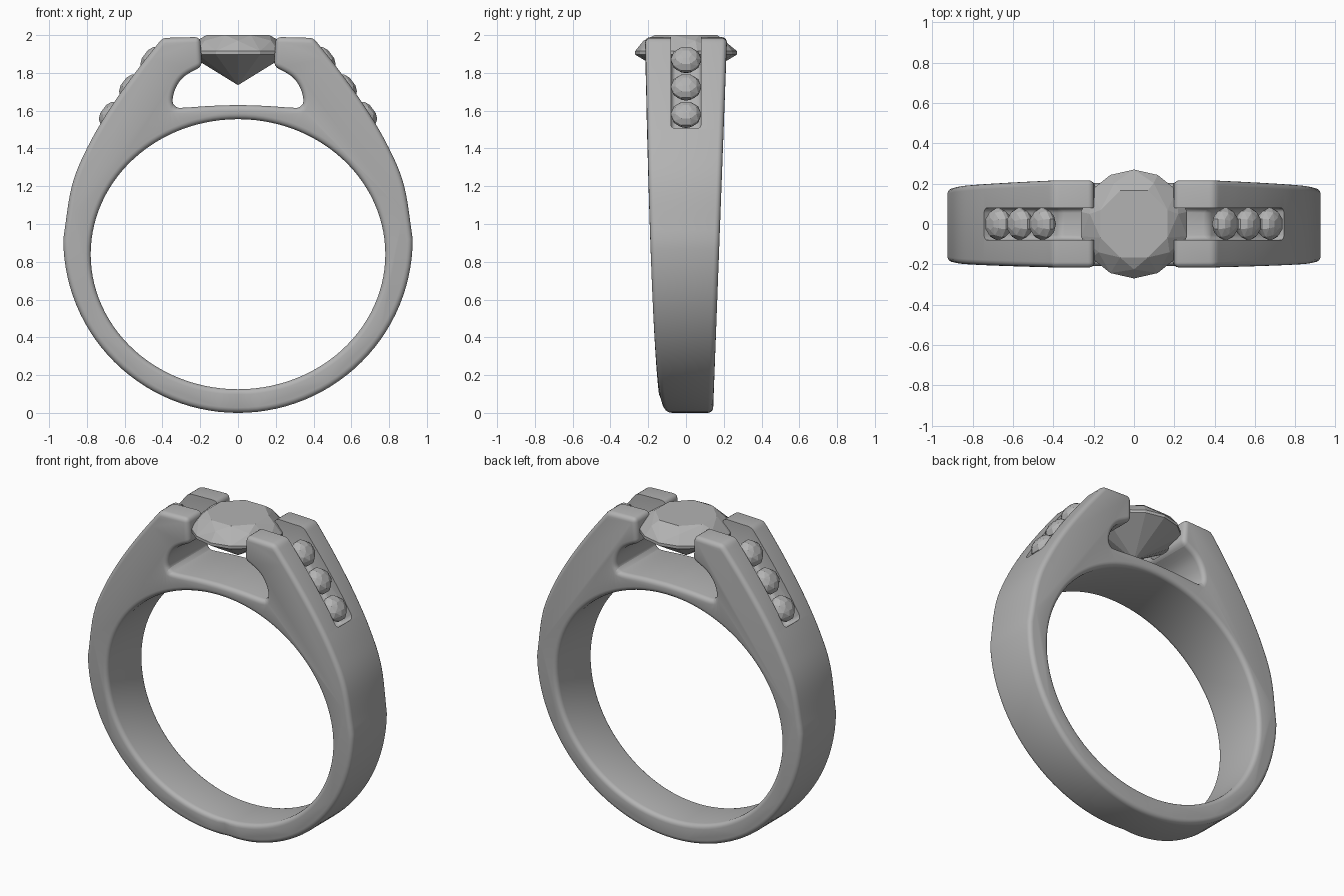
import bpy, bmesh
from math import sin, cos, pi, radians
from mathutils import Matrix, Vector

if "Cube" in bpy.data.objects:
    bpy.data.objects.remove(bpy.data.objects["Cube"])

metal = bpy.data.materials.new("plain_grey")
metal.use_nodes = True
grey = (0.45, 0.45, 0.45, 1)
metal.diffuse_color = grey
metal.node_tree.nodes["Principled BSDF"].inputs["Base Color"].default_value = grey


def make_object(name, bm):
    mesh = bpy.data.meshes.new(name)
    bm.to_mesh(mesh)
    bm.free()
    mesh.materials.append(metal)
    obj = bpy.data.objects.new(name, mesh)
    bpy.context.collection.objects.link(obj)
    return obj


def smooth_path(points, steps=6):
    """Catmull-Rom curve through the points."""
    pts = [Vector(p) for p in points]
    pts = [2 * pts[0] - pts[1]] + pts + [2 * pts[-1] - pts[-2]]
    out = []
    for a, b, c, d in zip(pts, pts[1:], pts[2:], pts[3:]):
        for k in range(steps):
            t = k / steps
            out.append(b + (c - a) * t / 2 + (2 * a - 5 * b + 4 * c - d) * t**2 / 2
                       + (3 * b - a - 3 * c + d) * t**3 / 2)
    return out + [pts[-2]]


def half_prism(name, profile, front, back, bevel, segments):
    """Extrude an x-z profile along y, mirror it across x and round its edges."""
    bm = bmesh.new()
    f = [bm.verts.new((x, -front(z), z)) for x, z in profile]
    b = [bm.verts.new((x, back(z), z)) for x, z in profile]
    bm.faces.new(f)
    bm.faces.new(b[::-1])
    for i in range(len(f)):
        j = (i + 1) % len(f)
        if abs(f[i].co.x) + abs(f[j].co.x) > 1e-4:   # leave the mirror seam open
            bm.faces.new((f[i], b[i], b[j], f[j]))
    obj = make_object(name, bm)
    obj.modifiers.new("mirror", 'MIRROR')
    mod = obj.modifiers.new("round_edges", 'BEVEL')
    mod.width = bevel
    mod.segments = segments
    mod.limit_method = 'ANGLE'
    mod.angle_limit = radians(32)
    mod.use_clamp_overlap = False
    return obj


def gem(name, rings, place):
    """Faceted stone: hull of rings given as (radius, height, sides, turn)."""
    bm = bmesh.new()
    for r, h, n, turn in rings:
        for k in range(n):
            a = 2 * pi * (k + turn) / n
            bm.verts.new((r * cos(a), r * sin(a), h))
    bmesh.ops.convex_hull(bm, input=bm.verts[:])
    bmesh.ops.recalc_face_normals(bm, faces=bm.faces[:])
    bm.transform(place)
    return make_object(name, bm)


# Band outline: outer bottom, shoulder, prong, window, bridge, finger hole
N = 28
lower = [(0.925 * sin(pi / 2 * k / N), 0.92 - 0.92 * cos(pi / 2 * k / N)) for k in range(N)]
shoulder = smooth_path([(0.925, 0.92), (0.88, 1.2), (0.8, 1.4), (0.685, 1.6),
                        (0.545, 1.8), (0.40, 1.985)])
prong = [(0.2, 1.99)]
window = smooth_path([(0.19, 1.835), (0.28, 1.785), (0.325, 1.73), (0.345, 1.67),
                      (0.34, 1.63), (0.31, 1.615), (0.15, 1.625), (0, 1.63)], 4)
M = 2 * N
hole = [(0.78 * sin(pi * k / M), 0.84 + 0.715 * cos(pi * k / M)) for k in range(M + 1)]
hole[0], hole[-1] = (0, 1.555), (0, 0.125)
band = half_prism("ring_band", lower + shoulder + prong + window + hole,
                  lambda z: 0.10 + 0.117 * (max(z, 0) / 2) ** 0.35,
                  lambda z: 0.143 + 0.075 * z / 2, 0.028, 4)

# Stone channels cut down both shoulders
channel = half_prism("channel_cutter",
                     [(0.1, 1.84), (0.37, 1.84), (0.655, 1.44), (0.95, 1.655),
                      (0.95, 2.2), (0.1, 2.2)],
                     lambda z: 0.08, lambda z: 0.08, 0.025, 3)
channel.hide_render = True
cut = band.modifiers.new("channels", 'BOOLEAN')
cut.operation = 'DIFFERENCE'
cut.solver = 'EXACT'
cut.object = channel

bpy.ops.object.select_all(action='DESELECT')
band.select_set(True)
bpy.context.view_layer.objects.active = band
bpy.ops.object.convert(target='MESH')
bpy.ops.object.shade_smooth_by_angle(angle=radians(35))
bpy.data.objects.remove(channel)

# Centre stone
gem("centre_stone",
    [(0, 1.735, 1, 0), (0.27, 1.897, 14, 0.5), (0.27, 1.915, 14, 0.5),
     (0.225, 1.97, 7, 0.25), (0.18, 2.0, 8, 0.5)], Matrix.Identity(4))

# Three small stones set into each shoulder
small = [(0, -0.07, 1, 0), (0.06, -0.04, 8, 0), (0.08, -0.01, 10, 0), (0.08, 0.008, 10, 0),
         (0.06, 0.036, 8, 0.5), (0.03, 0.048, 6, 0)]
for side, label in ((1, "left"), (-1, "right")):
    turn = Vector((0.8 * side, 0, 0.6)).to_track_quat('Z', 'Y')
    for i, (x, z) in enumerate([(0.455, 1.87), (0.568, 1.725), (0.675, 1.58)], 1):
        gem(f"{label}_shoulder_stone_{i}", small,
            Matrix.LocRotScale(Vector((x * side, 0, z)), turn, None))
